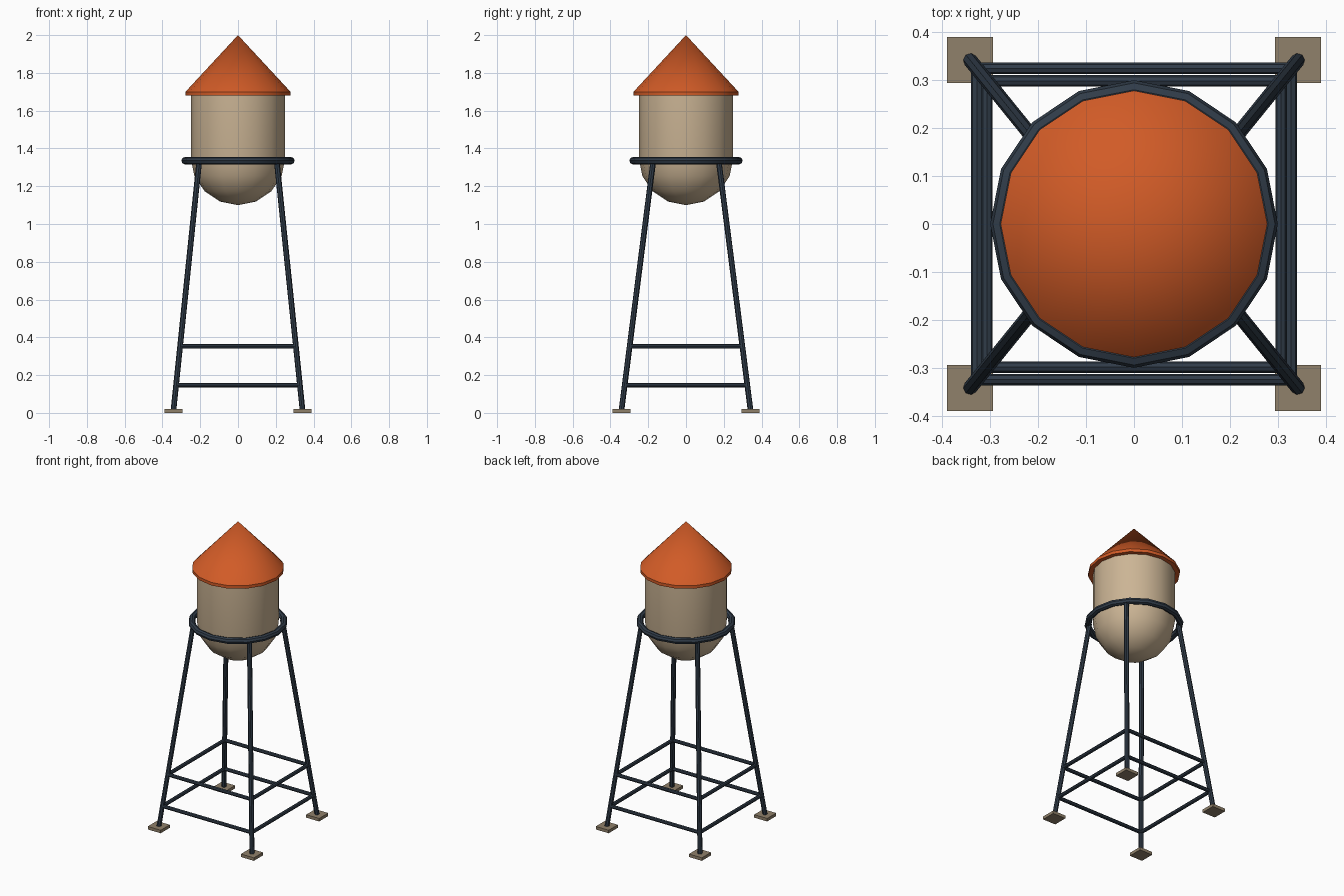
import bpy, math
from mathutils import Vector

if "Cube" in bpy.data.objects:
    bpy.data.objects.remove(bpy.data.objects["Cube"])


def mat(name, rgb):
    m = bpy.data.materials.new(name)
    m.diffuse_color = (*rgb, 1)
    m.use_nodes = True
    m.node_tree.nodes["Principled BSDF"].inputs["Base Color"].default_value = m.diffuse_color
    return m


ORANGE = mat("roof orange", (0.64, 0.105, 0.02))
TAN = mat("tank tan", (0.60, 0.46, 0.30))
STEEL = mat("dark steel", (0.030, 0.045, 0.066))
PAD = mat("footing brown", (0.28, 0.22, 0.145))


def finish(ob, name, material):
    ob.name = name
    ob.data.materials.clear()
    ob.data.materials.append(material)
    bpy.ops.object.select_all(action='DESELECT')
    ob.select_set(True)
    bpy.context.view_layer.objects.active = ob
    bpy.ops.object.shade_smooth_by_angle(angle=math.radians(30))
    return ob


def lathe(name, profile, material, n=16):
    """Revolve a bottom-to-top (r, z) profile whose first and last points are on the axis."""
    verts = [(0, 0, profile[0][1])]
    rings = profile[1:-1]
    for r, z in rings:
        for i in range(n):
            a = 2 * math.pi * i / n
            verts.append((r * math.cos(a), r * math.sin(a), z))
    verts.append((0, 0, profile[-1][1]))
    top = len(verts) - 1
    last = 1 + (len(rings) - 1) * n
    faces = []
    for i in range(n):
        j = (i + 1) % n
        faces.append((0, 1 + j, 1 + i))
        for k in range(len(rings) - 1):
            b = 1 + k * n
            faces.append((b + i, b + j, b + n + j, b + n + i))
        faces.append((last + i, last + j, top))
    me = bpy.data.meshes.new(name)
    me.from_pydata(verts, [], faces)
    ob = bpy.data.objects.new(name, me)
    bpy.context.collection.objects.link(ob)
    return finish(ob, name, material)


def strut(name, a, b, r):
    a, b = Vector(a), Vector(b)
    d = b - a
    bpy.ops.mesh.primitive_cylinder_add(vertices=8, radius=r, depth=d.length, location=(a + b) / 2)
    ob = bpy.context.object
    ob.rotation_euler = d.to_track_quat('Z', 'Y').to_euler()
    return finish(ob, name, STEEL)


# Tank with rounded bottom
dome = [(0.25 * math.sin(math.radians(22.5 * k)), 1.35 - 0.25 * math.cos(math.radians(22.5 * k)))
        for k in range(5)]
lathe("tank", dome + [(0.25, 1.69), (0, 1.69)], TAN)

# Conical roof with short rim
lathe("roof", [(0, 1.68), (0.278, 1.68), (0.278, 1.70), (0, 2.0)], ORANGE)

# Ring around the tank
bpy.ops.mesh.primitive_torus_add(major_segments=16, minor_segments=8, major_radius=0.28,
                                 minor_radius=0.02, location=(0, 0, 1.335))
finish(bpy.context.object, "support_ring", STEEL)

# Legs and footings
FOOT, TOP = Vector((0.342, 0.342, 0.01)), Vector((0.205, 0.173, 1.335))
for sx, sy in ((-1, -1), (1, -1), (1, 1), (-1, 1)):
    label = ("front" if sy < 0 else "back") + ("_left" if sx < 0 else "_right")
    s = Vector((sx, sy, 1))
    strut(label + "_leg", FOOT * s, TOP * s, 0.015)
    bpy.ops.mesh.primitive_cube_add(size=1, location=(sx * 0.342, sy * 0.342, 0.01))
    pad = bpy.context.object
    pad.scale = (0.095, 0.095, 0.02)
    finish(pad, label + "_footing", PAD)

# Two levels of horizontal braces
for level, z in (("lower", 0.147), ("upper", 0.352)):
    p = FOOT.lerp(TOP, (z - FOOT.z) / (TOP.z - FOOT.z))
    for s, ns, nx in ((-1, "front", "left"), (1, "back", "right")):
        strut(f"{level}_{ns}_brace", (-p.x, s * p.y, z), (p.x, s * p.y, z), 0.012)
        strut(f"{level}_{nx}_brace", (s * p.x, -p.y, z), (s * p.x, p.y, z), 0.012)
